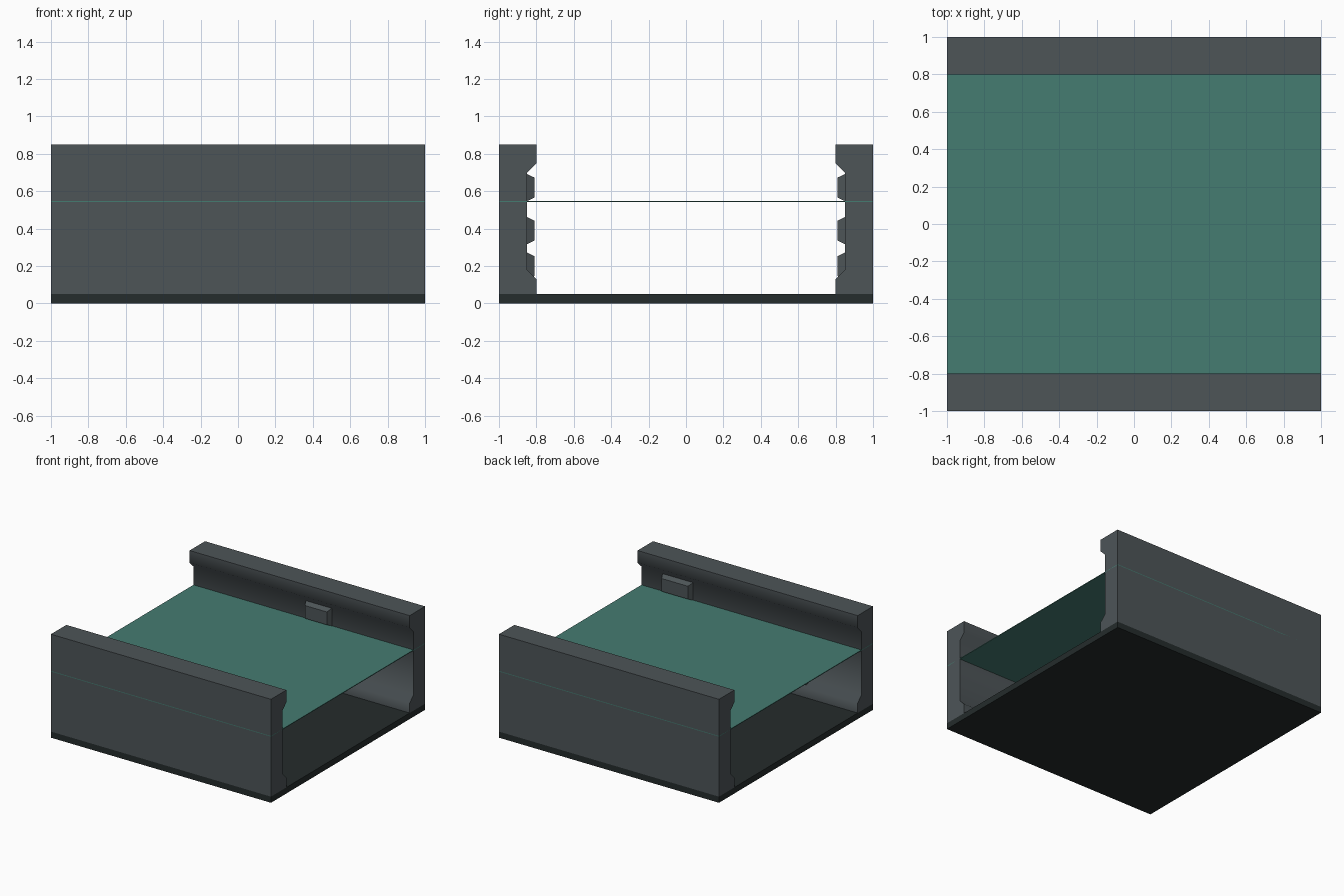
import bpy, bmesh, math
from mathutils import Vector

if "Cube" in bpy.data.objects:
    bpy.data.objects.remove(bpy.data.objects["Cube"])


def material(name, rgb):
    m = bpy.data.materials.new(name)
    m.diffuse_color = (*rgb, 1)
    m.use_nodes = True
    m.node_tree.nodes["Principled BSDF"].inputs["Base Color"].default_value = m.diffuse_color
    return m


STONE = material("grey stone", (0.075, 0.09, 0.097))
WATER = material("teal water", (0.06, 0.2, 0.167))
BED = material("dark bed", (0.018, 0.025, 0.025))


def finish(name, bm, mat, smooth=None):
    bmesh.ops.recalc_face_normals(bm, faces=bm.faces)
    me = bpy.data.meshes.new(name)
    bm.to_mesh(me)
    bm.free()
    me.materials.append(mat)
    ob = bpy.data.objects.new(name, me)
    bpy.context.collection.objects.link(ob)
    if smooth:
        bpy.ops.object.select_all(action='DESELECT')
        ob.select_set(True)
        bpy.context.view_layer.objects.active = ob
        bpy.ops.object.shade_smooth_by_angle(angle=math.radians(smooth))
    return ob


def box(name, x, y, z, mat):
    bm = bmesh.new()
    bmesh.ops.create_cube(bm, size=1)
    for v in bm.verts:
        v.co = Vector([r[0] if c < 0 else r[1] for c, r in zip(v.co, (x, y, z))])
    return finish(name, bm, mat)


def wall(name, side):
    # cross-section with a recessed inner face, swept along x
    prof = [(1, 0.05), (1, 0.85), (0.8, 0.85), (0.8, 0.75), (0.85, 0.70),
            (0.85, 0.18), (0.8, 0.13), (0.8, 0.05)]
    bm = bmesh.new()
    face = bm.faces.new([bm.verts.new((-1, side * y, z)) for y, z in prof])
    ext = bmesh.ops.extrude_face_region(bm, geom=[face], use_keep_orig=True)
    for g in ext["geom"]:
        if isinstance(g, bmesh.types.BMVert):
            g.co.x = 1
    return finish(name, bm, STONE, 50)


def brick(name, side, x, z, half):
    # raised brick with bevelled rim, its back sunk to the recess
    bm = bmesh.new()
    rings = []
    for y, hx, hz in ((0.855, half, 0.075), (0.81, half - 0.02, 0.053)):
        rings.append([bm.verts.new((x + sx * hx, side * y, z + sz * hz))
                      for sx, sz in ((-1, -1), (1, -1), (1, 1), (-1, 1))])
    a, b = rings
    bm.faces.new(a)
    bm.faces.new(b)
    for i in range(4):
        j = (i + 1) % 4
        bm.faces.new((a[i], a[j], b[j], b[i]))
    return finish(name, bm, STONE)


# canal bed and water surface
box("canal_bed", (-1, 1), (-1, 1), (0, 0.05), BED)
box("water_surface", (-1, 1), (-1, 1), (0.543, 0.549), WATER)

# side walls with three raised bricks each
for label, side, bricks in (
        ("front", -1, ((0.67, 0.62, 0.14), (0.08, 0.39, 0.13), (-0.40, 0.20, 0.14))),
        ("back", 1, ((0.14, 0.62, 0.12), (-0.42, 0.39, 0.13), (0.32, 0.20, 0.13)))):
    wall(label + "_wall", side)
    for i, (x, z, half) in enumerate(bricks):
        brick(f"{label}_raised_brick_{i + 1}", side, x, z, half)
